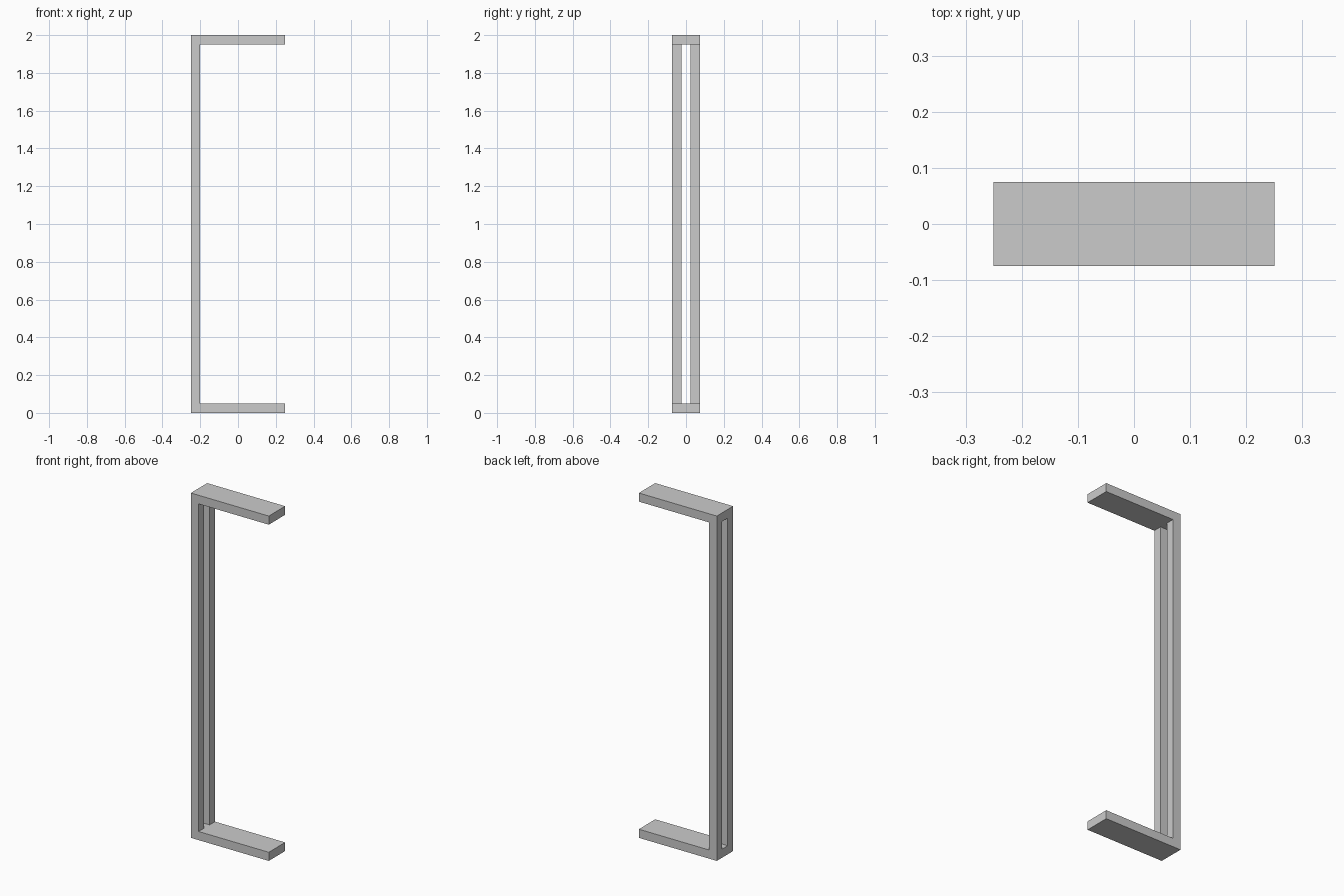
import bpy
import bmesh

if "Cube" in bpy.data.objects:
    bpy.data.objects.remove(bpy.data.objects["Cube"])

HALF_X, HALF_Y, HEIGHT, T = 0.25, 0.075, 2.0, 0.05
SLOT = 0.025  # half width of the slot in the upright


def extrude_profile(name, profile, half_depth):
    """Extrude an (x, z) outline along y into a closed solid."""
    bm = bmesh.new()
    face = bm.faces.new([bm.verts.new((x, -half_depth, z)) for x, z in profile])
    ext = bmesh.ops.extrude_face_region(bm, geom=[face])
    verts = [v for v in ext["geom"] if isinstance(v, bmesh.types.BMVert)]
    bmesh.ops.translate(bm, verts=verts, vec=(0, 2 * half_depth, 0))
    bmesh.ops.recalc_face_normals(bm, faces=bm.faces)
    mesh = bpy.data.meshes.new(name)
    bm.to_mesh(mesh)
    bm.free()
    obj = bpy.data.objects.new(name, mesh)
    bpy.context.collection.objects.link(obj)
    return obj


# C-shaped bracket: upright with a top and a bottom arm
inner = -HALF_X + T
bracket = extrude_profile("c_bracket", [
    (-HALF_X, 0), (HALF_X, 0), (HALF_X, T), (inner, T),
    (inner, HEIGHT - T), (HALF_X, HEIGHT - T), (HALF_X, HEIGHT), (-HALF_X, HEIGHT),
], HALF_Y)

# Long slot that splits the upright into two posts, flush with the arms
x0, x1 = -HALF_X - 0.05, inner + 0.05
cutter = extrude_profile("slot_cutter", [
    (x0, T), (x1, T), (x1, HEIGHT - T), (x0, HEIGHT - T),
], SLOT)
cutter.hide_render = True
cutter.display_type = 'WIRE'

cut = bracket.modifiers.new("slot", 'BOOLEAN')
cut.operation = 'DIFFERENCE'
cut.solver = 'EXACT'
cut.object = cutter
